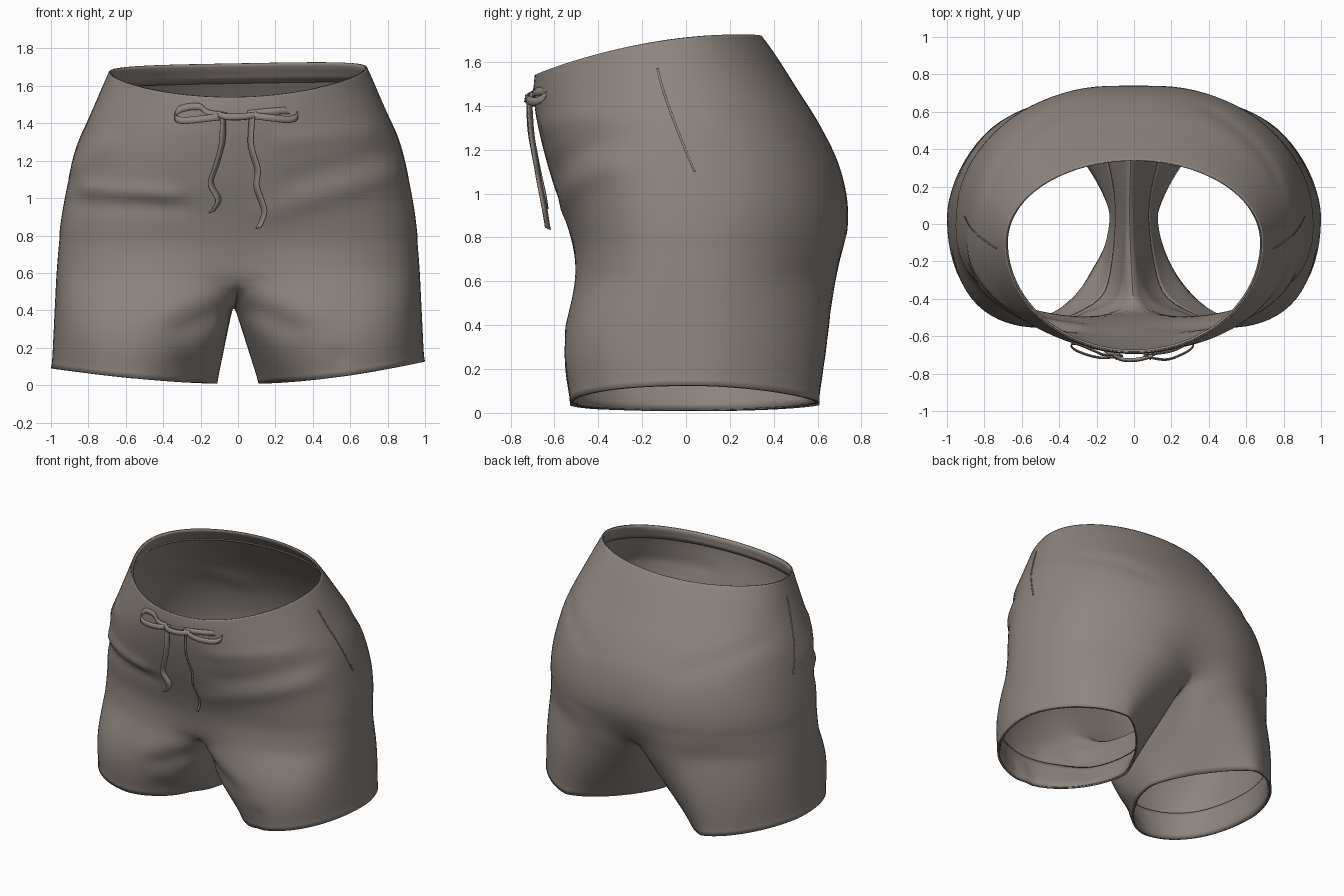
import bpy, bmesh, math
from mathutils import Vector
from mathutils.bvhtree import BVHTree

if "Cube" in bpy.data.objects:
    bpy.data.objects.remove(bpy.data.objects["Cube"])

cloth = bpy.data.materials.new("taupe_cloth")
cloth.diffuse_color = (0.27, 0.235, 0.212, 1)
cloth.use_nodes = True
cloth.node_tree.nodes["Principled BSDF"].inputs["Base Color"].default_value = cloth.diffuse_color

H, U, TR, LR = 48, 22, 42, 18   # half-ring, crotch, torso and leg resolution

# Torso levels: z front, z back, half width, centre y, front y, back y,
# front squareness, back squareness, front dent, back dent
LEVELS = [
    (1.54, 1.72, .690, -.10, -.690, .345, 2.0, 2.0, 0, 0),
    (1.47, 1.63, .730, -.09, -.695, .410, 2.0, 2.05, 0, 0),
    (1.36, 1.47, .795, -.07, -.685, .512, 2.1, 2.15, 0, 0),
    (1.22, 1.31, .862, -.05, -.655, .612, 2.2, 2.2, 0, 0),
    (1.06, 1.13, .907, -.03, -.610, .698, 2.3, 2.2, 0, 0),
    (.90, .94, .942, -.01, -.555, .748, 2.4, 2.15, 0, .01),
    (.74, .77, .962, .00, -.520, .750, 2.5, 2.08, .01, .03),
    (.58, .61, .975, .02, -.530, .730, 2.6, 2.0, .06, .10),
]


def spline(pts, t):
    """Catmull-Rom sample of a list of tuples, t in 0..1"""
    f = t * (len(pts) - 1)
    i = min(int(f), len(pts) - 2)
    f -= i
    a, b, c, d = (pts[max(0, min(len(pts) - 1, i + k))] for k in (-1, 0, 1, 2))
    return [q + .5 * f * (r - p + f * (2 * p - 5 * q + 4 * r - s + f * (3 * (q - r) + s - p)))
            for p, q, r, s in zip(a, b, c, d)]


def power(v, e):
    return math.copysign(abs(v) ** e, v) if abs(v) > 1e-6 else 0.0


def torso_point(level, a):
    zf, zb, rx, cy, yf, yb, nf, nb, df, db = level
    n = nb if math.sin(a) > 0 else nf
    x = rx * power(math.cos(a), 2 / n)
    s = power(math.sin(a), 2 / n)
    y = cy + s * ((yb - cy) if s > 0 else (cy - yf))
    k = (y - yf) / (yb - yf)
    z = zf + (zb - zf) * (1 - (1 - k) ** 2)
    y += (df if s < 0 else -db) * math.exp(-(x / .2) ** 2)
    return Vector((x, y, z + .018 * x))


def hem_point(side, a):
    c, sn = math.cos(a), math.sin(a)
    if c < 0:
        n = 1.35 if sn > 0 else 1.7      # inner side of the leg
    else:
        n = 1.7 if sn > 0 else 2.2       # outer side of the leg
    x = .555 + .445 * power(c, 2 / n)
    y = .04 + .57 * power(sn, 2 / n)
    s = max(0, (x - .11) / .89)
    return Vector((side * x, y, .008 + .1 * s ** 1.6 + .018 * side * x * s))


def finish(name, bm, thickness, offset=-1):
    me = bpy.data.meshes.new(name)
    bm.to_mesh(me)
    bm.free()
    me.materials.append(cloth)
    ob = bpy.data.objects.new(name, me)
    bpy.context.collection.objects.link(ob)
    bpy.context.view_layer.objects.active = ob
    ob.select_set(True)
    bpy.ops.object.shade_smooth_by_angle(angle=math.radians(50))
    ob.select_set(False)
    m = ob.modifiers.new("cloth_thickness", 'SOLIDIFY')
    m.thickness, m.offset = thickness, offset
    return ob


def bridge(bm, a, b):
    """Quads between two closed rings of vertices"""
    for i in range(len(a)):
        j = (i + 1) % len(a)
        bm.faces.new((a[i], a[j], b[j], b[i]))


# Torso tube
bm = bmesh.new()
rings = []
for r in range(TR + 1):
    lv = spline(LEVELS, r / TR)
    rings.append([bm.verts.new(torso_point(lv, -math.pi / 2 + math.pi * i / H)) for i in range(2 * H)])
for a, b in zip(rings, rings[1:]):
    bridge(bm, a, b)
for ring in rings:                       # left half mirrors the right
    for i in range(1, H):
        p, q = ring[i].co, ring[2 * H - i]
        q.co = Vector((-p.x, p.y, p.z - 2 * .018 * p.x))

# Crotch seam between front and back, deepest toward the front
low = rings[-1]
front, back = low[0].co, low[H].co
crotch = []
for k in range(1, U):
    t = k / U
    p = front.lerp(back, t)
    p.z -= .16 * math.sin(math.pi * t ** .85) ** .8
    p.x -= .025 * math.sin(math.pi * t)
    crotch.append(bm.verts.new(p))

# Legs
leg_ends = []
for side in (1, -1):
    loop = [low[i if side > 0 else -i % (2 * H)] for i in range(H + 1)] + crotch[::-1]
    n = len(loop)
    hem = []
    for i in range(n):
        deg = -140 + 280 * i / H if i <= H else 140 + 80 * (i - H) / U
        hem.append(hem_point(side, math.radians(deg)))
    prev, tops, leg = loop, [v.co.copy() for v in loop], []
    for r in range(1, LR + 1):
        t = r / LR
        cur = []
        for i in range(n):
            p = tops[i].lerp(hem[i], t)
            bulge = math.sin(math.pi * t)
            if p.y < 0:
                p.y -= .055 * bulge * min(1, -p.y / .35)
            else:
                p.y += .022 * bulge * min(1, p.y / .4)
            cur.append(bm.verts.new(p))
        bridge(bm, prev, cur)
        leg.append(cur)
        prev = cur
    leg_ends.append(leg[-8:])

# Relax the cloth where the legs meet
inner = [v for v in bm.verts if not v.is_boundary and v.co.z < .8]
for _ in range(8):
    bmesh.ops.smooth_vert(bm, verts=inner, factor=.5, use_axis_x=True, use_axis_y=True, use_axis_z=True)
bmesh.ops.recalc_face_normals(bm, faces=bm.faces)
if max(bm.verts, key=lambda v: v.co.x).normal.x < 0:
    bmesh.ops.reverse_faces(bm, faces=bm.faces)
bm.normal_update()

# Fabric folds: x0, z0, x1, z1, width, height
FRONT = [
    (-.80, 1.05, -.35, 1.02, .04, .016), (-.85, .97, -.3, .95, .05, -.010),
    (.15, .92, .8, 1.12, .06, .012), (.3, 1.1, .8, 1.25, .06, -.010),
    (-.1, .50, -.4, .38, .06, .008), (.1, .50, .4, .38, .06, .008),
    (-.08, .40, -.28, .3, .05, -.016), (.08, .40, .28, .3, .05, -.016),
    (-.86, 1.17, -.7, 1.3, .05, .012), (.25, 1.3, .7, 1.36, .05, .008),
    (.52, .05, .54, .17, .03, -.016), (-.2, .03, -.3, .12, .04, -.014),
]
BACK = [
    (-.1, .5, -.6, .75, .09, .005), (.1, .5, .6, .75, .09, .005),
    (-.4, 1.2, -.75, 1.35, .06, -.008), (.4, 1.2, .75, 1.35, .06, -.008),
]
for v in bm.verts:
    off = 0
    for x0, z0, x1, z1, w, h in (FRONT if v.co.y < .04 else BACK):
        dx, dz = x1 - x0, z1 - z0
        t = ((v.co.x - x0) * dx + (v.co.z - z0) * dz) / (dx * dx + dz * dz)
        t = max(0, min(1, t))
        d = math.hypot(v.co.x - x0 - t * dx, v.co.z - z0 - t * dz)
        off += h * math.exp(-(d / w) ** 2)
    fade = min(1, abs(v.co.y - .04) / .2)
    if v.normal.y * (v.co.y - .04) > 0:
        v.co += v.normal * off * fade
bm.normal_update()
tree = BVHTree.FromBMesh(bm)

# Turned-in hem facing inside each leg
for leg, label in zip(leg_ends, ("right", "left")):
    hb = bmesh.new()
    prev = None
    for k, ring in enumerate(leg):
        cur = [hb.verts.new(v.co - v.normal * (.014 if k == len(leg) - 1 else .022)) for v in ring]
        if prev:
            bridge(hb, prev, cur)
        prev = cur
    finish(label + "_hem_facing", hb, .004, 0)
finish("shorts", bm, .01)


# Ribbon strips for the drawstring and pockets
def ribbon(name, pts, across, thickness=.006, steps=36):
    rb = bmesh.new()
    w = Vector(across) / 2
    last = None
    for i in range(steps + 1):
        p = Vector(spline(pts, i / steps))
        pair = (rb.verts.new(p - w), rb.verts.new(p + w))
        if last:
            rb.faces.new((last[0], last[1], pair[1], pair[0]))
        last = pair
    return finish(name, rb, thickness, 0)


ribbon("left_bow_loop", [(-.06, -.705, 1.44), (-.18, -.715, 1.425), (-.29, -.685, 1.415), (-.335, -.655, 1.43),
                         (-.31, -.64, 1.475), (-.21, -.68, 1.49), (-.16, -.70, 1.455), (-.07, -.705, 1.44)], (0, .008, .036))
ribbon("right_bow_loop", [(.05, -.705, 1.445), (.17, -.725, 1.43), (.27, -.69, 1.42), (.315, -.655, 1.435),
                          (.30, -.635, 1.465), (.2, -.68, 1.465), (.05, -.70, 1.45)], (0, .008, .036))
ribbon("bow_knot", [(-.11, -.70, 1.45), (-.06, -.725, 1.435), (.02, -.725, 1.435), (.1, -.705, 1.445)], (0, .006, .034), .016)
ribbon("left_string_tail", [(-.08, -.715, 1.43), (-.085, -.71, 1.3), (-.115, -.69, 1.18), (-.145, -.67, 1.08),
                            (-.105, -.65, .99), (-.14, -.64, .925)], (.03, .022, .01))
ribbon("right_string_tail", [(.075, -.715, 1.43), (.07, -.705, 1.28), (.105, -.685, 1.15), (.10, -.67, 1.06),
                             (.14, -.645, .93), (.11, -.63, .84)], (.03, -.022, .01))

# Pocket edges laid on the hips
for side, label in ((1, "right"), (-1, "left")):
    path = []
    for k in range(9):
        t = k / 8
        y, z = -.13 + .17 * t ** 1.2, 1.57 - .47 * t
        hit = tree.ray_cast(Vector((side * 3, y, z)), Vector((-side, 0, 0)))[0]
        if hit:
            path.append(tuple(hit))
    ribbon(label + "_pocket_edge", path, (0, .008, .002), .006)

# Waistband facing inside the opening
fb = bmesh.new()
prev = None
for r in range(5):
    lv = spline(LEVELS, .16 * r / 4)
    cur = []
    for i in range(96):
        p = torso_point(lv, 2 * math.pi * i / 96)
        c = Vector((0, lv[3], p.z))
        cur.append(fb.verts.new(c + (p - c) * (.97 if r else .988)))
    if prev:
        bridge(fb, prev, cur)
    prev = cur
finish("waistband_facing", fb, .005, 0)
